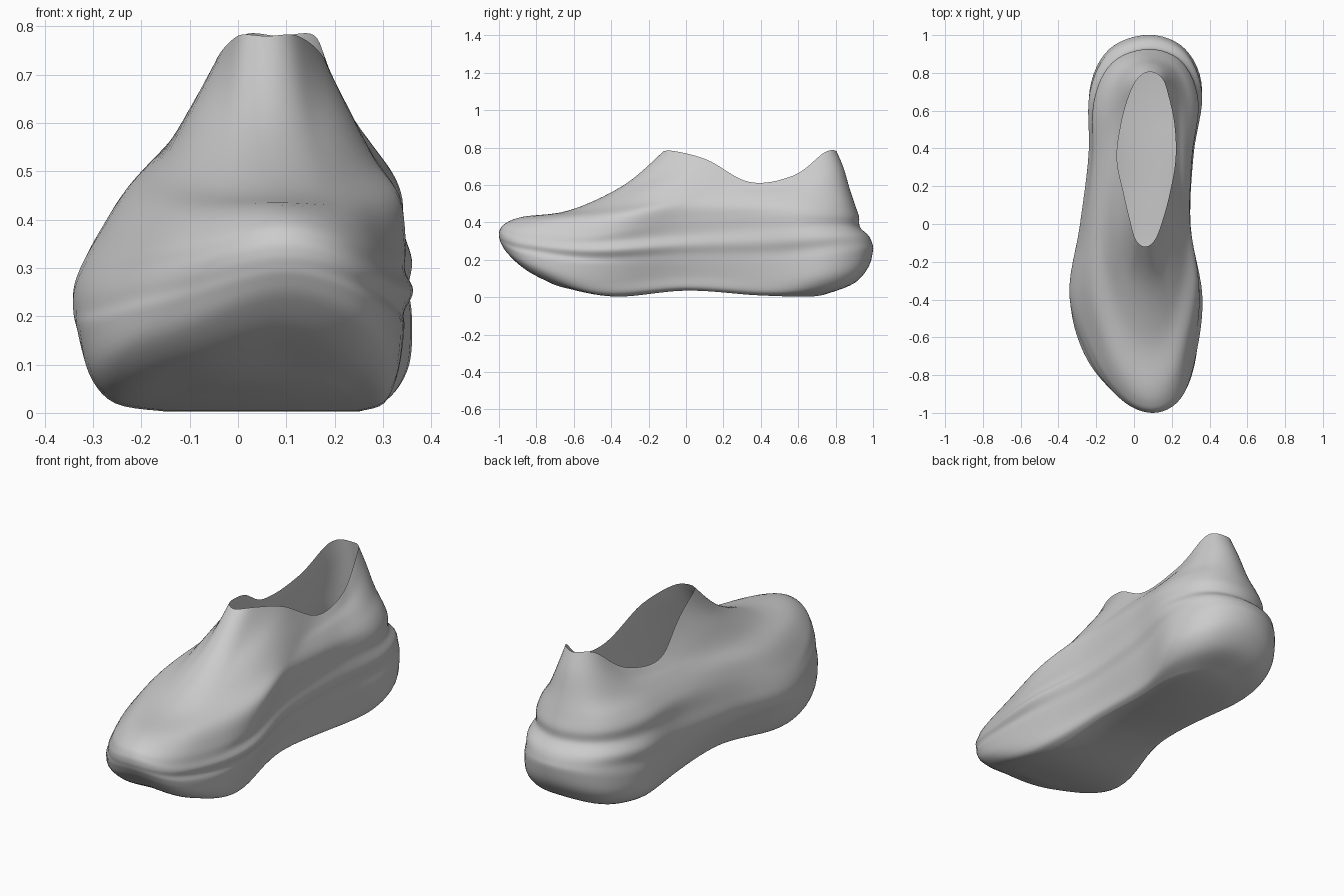
import bpy, bmesh, math

cube = bpy.data.objects.get("Cube")
if cube:
    bpy.data.objects.remove(cube, do_unlink=True)

AROUND = 96   # points in each ring
STEPS = 5     # smooth steps between two rings


def spline(p0, p1, p2, p3, t):
    return p1 + 0.5 * t * (p2 - p0 + t * (2 * p0 - 5 * p1 + 4 * p2 - p3
                                          + t * (3 * (p1 - p2) + p3 - p0)))


def loop_value(keys, u):
    """Smooth value on a closed loop of keys, u from 0 to 1."""
    n = len(keys)
    k = int(u * n)
    return spline(*(keys[(k + j) % n] for j in (-1, 0, 1, 2)), u * n - k)


def closed(side, other):
    """Toe-to-heel keys of one side, then heel-to-toe keys of the other."""
    return side + other[-2:0:-1]


# Plan outlines, toe to heel, at even angles
sole_outline = closed([.1, -.08, -.26, -.37, -.30, -.245, -.235, -.13, .08],
                      [.1, .25, .33, .365, .30, .315, .36, .27, .08])
collar_outline = closed([.06, .01, -.02, -.055, -.09, -.07, -.03, .02, .085],
                        [.06, .11, .15, .19, .22, .215, .185, .15, .085])


def ring(toe, heel, heights, blends):
    """Ring between the sole outline (blend 0) and the collar outline (1).

    Heights run from toe to heel; blends run right around from the toe."""
    zs = closed(heights, heights)
    pts = []
    for i in range(AROUND):
        u = i / AROUND
        s = (1 - math.cos(2 * math.pi * u)) / 2
        a, b = loop_value(sole_outline, u), loop_value(collar_outline, u)
        pts.append((a + (b - a) * loop_value(blends, u),
                    toe + (heel - toe) * s, loop_value(zs, u)))
    return pts


def skin(name, rings, material, floor_up):
    """Smooth skin over the rings, floored at its last or first ring."""
    last = len(rings) - 1
    rows = []
    for k in range(last):
        near = [rings[min(max(k + j, 0), last)] for j in (-1, 0, 1, 2)]
        for step in range(STEPS):
            rows.append([[spline(*c, step / STEPS) for c in zip(*pts)]
                         for pts in zip(*near)])
    rows.append(rings[-1])

    bm = bmesh.new()
    grid = [[bm.verts.new(p) for p in row] for row in rows]
    for low, high in zip(grid, grid[1:]):
        for i in range(AROUND):
            j = (i + 1) % AROUND
            bm.faces.new((low[i], high[i], high[j], low[j]))
    # floor strips from side to side
    floor = grid[-1] if floor_up else grid[0]
    for i in range(AROUND // 2):
        face = [floor[i], floor[i + 1], floor[-i - 1], floor[-i]]
        face = list(dict.fromkeys(face))
        bm.faces.new(face[::-1] if floor_up else face)
    mesh = bpy.data.meshes.new(name)
    bm.to_mesh(mesh)
    bm.free()
    mesh.materials.append(material)
    mesh.shade_smooth()
    obj = bpy.data.objects.new(name, mesh)
    bpy.context.collection.objects.link(obj)


grey = bpy.data.materials.new("soft_grey")
grey.use_nodes = True
colour = (.6, .6, .6, 1)
grey.diffuse_color = colour
grey.node_tree.nodes["Principled BSDF"].inputs["Base Color"].default_value = colour

# Sole: tread, rounded edge, side wall pinched at the waist, groove, band, crease
sole = [
    ring(-.75, .76, [.09, .05, .003, .035, .01, .003, .02],
         [.6, .55, .85, .6, .6, .6, .9, .5]),
    ring(-.88, .90, [.165, .10, .02, .055, .03, .045, .075],
         [.3, .18, .6, .25, .2, .25, .6, .2]),
    ring(-.955, .975, [.235, .16, .08, .11, .09, .12, .16],
         [.05, 0, .42, .03, 0, .03, .5, .03]),
    ring(-.985, 1, [.28, .22, .17, .18, .18, .22, .25],
         [0, 0, .22, 0, 0, 0, .3, 0]),
    ring(-.995, .995, [.305, .255, .21, .23, .24, .28, .29],
         [.02, .07, .1, .03, 0, .04, .18, .06]),
    ring(-1, .975, [.33, .285, .25, .28, .3, .33, .33],
         [.03, .12, .06, 0, 0, 0, 0, .03]),
    ring(-.995, .93, [.36, .315, .29, .335, .37, .38, .375],
         [.08, .19, .1, .1, .1, .1, .12, .1]),
]
# Upper: foot body with a ridge on one flank, instep and collar edge
upper = [
    ring(-.965, .925, [.395, .36, .34, .41, .44, .44, .43],
         [.15, .26, .22, .12, .1, .12, .05, .16]),
    ring(-.87, .905, [.43, .42, .43, .48, .49, .5, .49],
         [.4, .46, .4, .27, .22, .24, .06, .32]),
    ring(-.62, .875, [.465, .475, .51, .54, .55, .57, .58],
         [.65, .68, .66, .54, .5, .5, .4, .58]),
    ring(-.33, .843, [.6, .61, .64, .585, .6, .68, .69],
         [.85, .85, .86, .8, .8, .8, .75, .82]),
    ring(-.12, .805, [.78, .78, .735, .615, .65, .775, .78], [1]),
]
skin("shoe_body", sole + upper, grey, False)

# Lining: from the collar edge down to the insole
lining = [
    upper[-1],
    ring(-.20, .82, [.67, .67, .65, .55, .58, .66, .67], [.94]),
    ring(-.48, .85, [.43, .43, .43, .42, .43, .44, .44], [.7]),
    ring(-.65, .86, [.33, .32, .3, .3, .31, .32, .32], [.5]),
    ring(-.58, .80, [.29, .27, .25, .26, .28, .29, .29], [.65]),
]
skin("lining", lining, grey, True)
